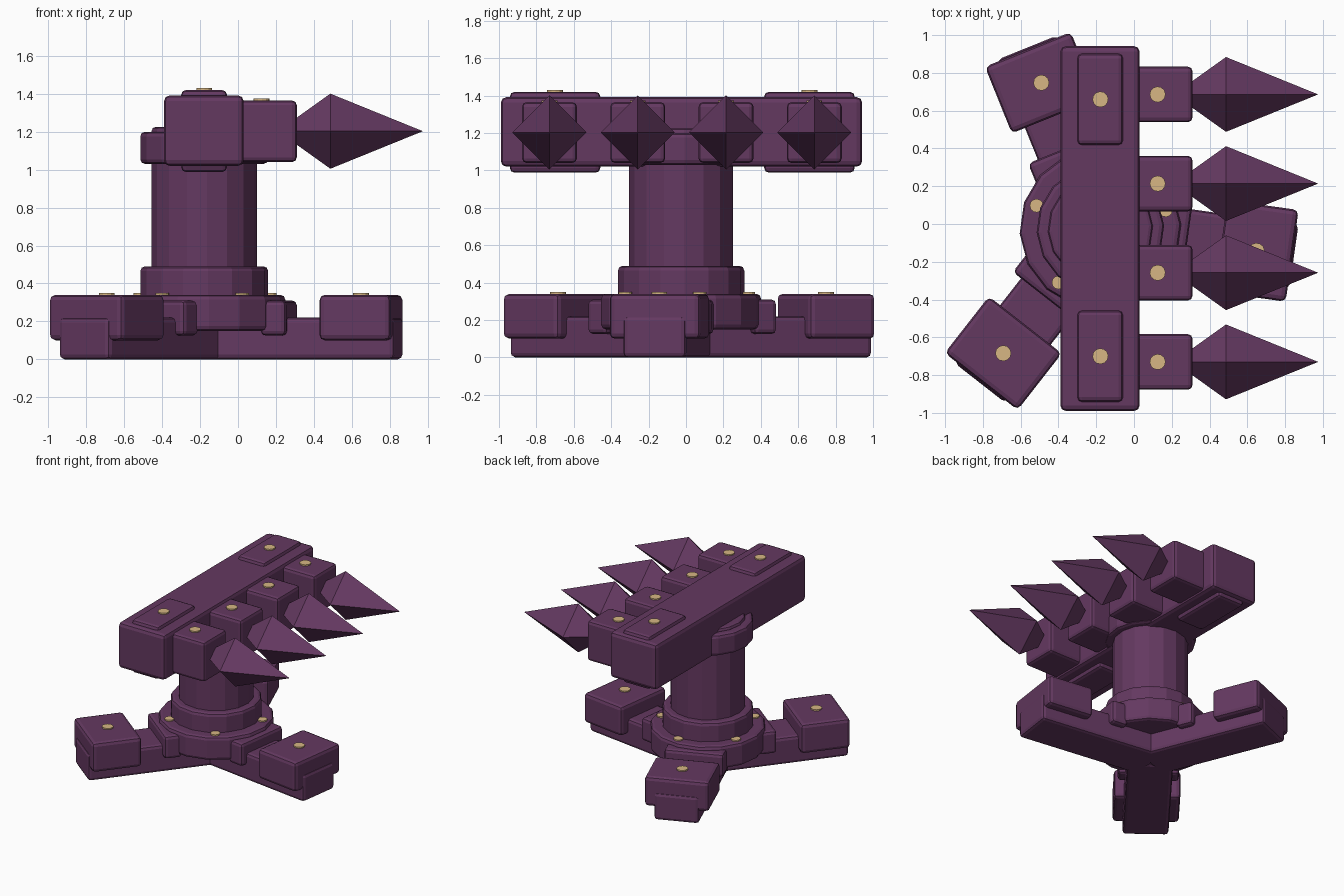
import bpy, bmesh
from math import radians, cos, sin, pi
from mathutils import Matrix, Vector

if "Cube" in bpy.data.objects:
    bpy.data.objects.remove(bpy.data.objects["Cube"])


def material(name, rgb):
    m = bpy.data.materials.new(name)
    m.diffuse_color = (*rgb, 1)
    m.use_nodes = True
    m.node_tree.nodes["Principled BSDF"].inputs["Base Color"].default_value = m.diffuse_color
    return m


PURPLE = material("dark_purple", (0.127, 0.040, 0.118))
GOLD = material("pale_gold", (0.68, 0.47, 0.23))
CX, CY = -0.178, -0.026          # axis of the column
LEGS = [radians(a) for a in (-8, 112, 232)]


def finish(name, bm, mat, bevel=0.0):
    bmesh.ops.recalc_face_normals(bm, faces=bm.faces)
    me = bpy.data.meshes.new(name)
    bm.to_mesh(me)
    bm.free()
    me.materials.append(mat)
    ob = bpy.data.objects.new(name, me)
    bpy.context.collection.objects.link(ob)
    if bevel:
        mod = ob.modifiers.new("rounded_edges", 'BEVEL')
        mod.width = bevel
        mod.segments = 2
        mod.limit_method = 'ANGLE'
        mod.angle_limit = radians(40)
    return ob


def box(name, x, y, z, bevel=0.025, angle=0.0, origin=(0, 0)):
    """Box spanning the given ranges, turned about origin."""
    bm = bmesh.new()
    bmesh.ops.create_cube(bm, size=1)
    place = (Matrix.Translation((*origin, 0)) @ Matrix.Rotation(angle, 4, 'Z')
             @ Matrix.Translation([(a + b) / 2 for a, b in (x, y, z)])
             @ Matrix.Diagonal((x[1] - x[0], y[1] - y[0], z[1] - z[0], 1)))
    bm.transform(place)
    return finish(name, bm, PURPLE, bevel)


def cylinder(name, cx, cy, r, z0, z1, sides=16, mat=PURPLE, bevel=0.02):
    bm = bmesh.new()
    bmesh.ops.create_cone(bm, cap_ends=True, segments=sides, radius1=r,
                          radius2=r, depth=z1 - z0)
    bm.transform(Matrix.Translation((cx, cy, (z0 + z1) / 2))
                 @ Matrix.Rotation(radians(3.25), 4, 'Z'))
    return finish(name, bm, mat, bevel)


def stud(name, x, y, top, r=0.042):
    cylinder(name, x, y, r, top - 0.02, top + 0.01, 12, GOLD, 0)


def spike(name, y, z=1.203):
    """Long four-sided double pyramid pointing along x."""
    bm = bmesh.new()
    back, tip = bm.verts.new((0.21, y, z)), bm.verts.new((0.975, y, z))
    ring = [bm.verts.new((0.487, y + 0.198 * cos(k * pi / 2),
                          z + 0.198 * sin(k * pi / 2))) for k in range(4)]
    for k in range(4):
        a, b = ring[k], ring[(k + 1) % 4]
        bm.faces.new((a, b, tip))
        bm.faces.new((b, a, back))
    finish(name, bm, PURPLE)


# Three legs with foot pads and brackets
for i, a in enumerate(LEGS):
    at = dict(angle=a, origin=(CX, CY))
    box(f"leg_{i}", (0, 1.035), (-0.17, 0.17), (0, 0.22), **at)
    box(f"foot_pad_{i}", (0.645, 1.025), (-0.245, 0.245), (0.10, 0.34), 0.028, **at)
    box(f"leg_bracket_{i}", (0.33, 0.465), (-0.225, 0.225), (0.125, 0.31), **at)
    stud(f"foot_stud_{i}", CX + 0.835 * cos(a), CY + 0.835 * sin(a), 0.34)

# Base disc, column and collars
cylinder("base_disc", CX, CY, 0.428, 0.15, 0.34, bevel=0.025)
cylinder("lower_collar", CX, CY, 0.338, 0.25, 0.49, bevel=0.025)
cylinder("column", CX, CY, 0.278, 0.20, 1.225)
cylinder("upper_collar", CX, CY, 0.338, 1.03, 1.20, bevel=0.025)
for i in range(5):
    a = radians(16 + 72 * i)
    stud(f"base_stud_{i}", CX + 0.36 * cos(a), CY + 0.36 * sin(a), 0.34, 0.036)

# Crossbar with an end band near each end
box("crossbar", (-0.39, 0.03), (-0.99, 0.942), (1.02, 1.392), 0.03)
for i, y in enumerate((-0.70, 0.66)):
    box(f"end_band_{i}", (-0.30, -0.058), (y - 0.242, y + 0.242), (0.988, 1.42))
    stud(f"band_stud_{i}", CX, y, 1.42)

# Four sockets with spikes
for i in range(4):
    y = -0.73 + 0.472 * i
    box(f"spike_socket_{i}", (0.0, 0.31), (y - 0.147, y + 0.147), (1.04, 1.365))
    stud(f"socket_stud_{i}", 0.125, y, 1.365)
    spike(f"spike_{i}", y)
